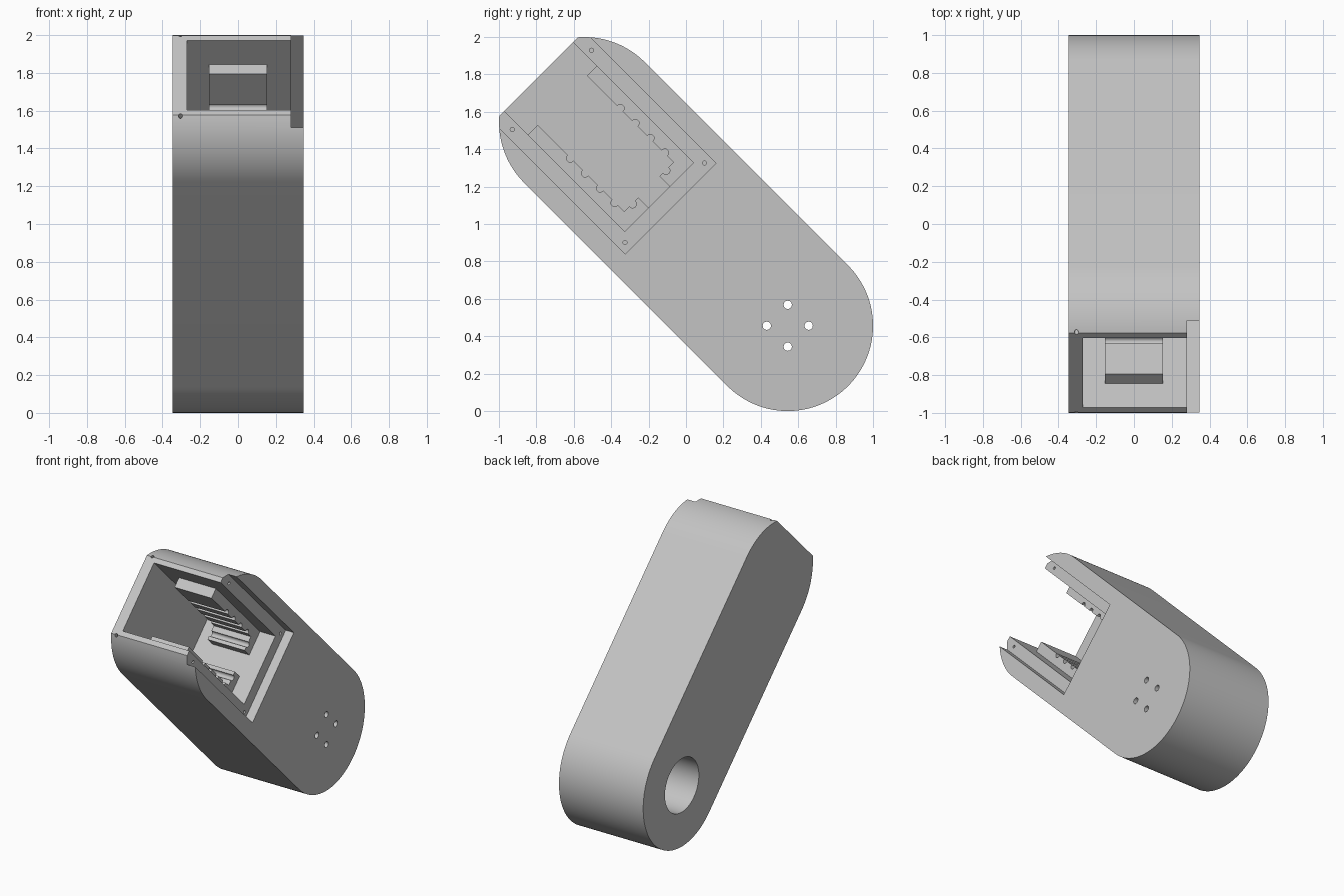
import bpy, bmesh
from math import pi, sin, cos, acos, radians
from mathutils import Matrix

cube = bpy.data.objects.get("Cube")
if cube:
    bpy.data.objects.remove(cube, do_unlink=True)

# The arm is built upright (local Y across, local Z along its length), then tilted
TILT = Matrix.Translation((0, 0.544, 0.456)) @ Matrix.Rotation(radians(45), 4, 'X')
HALF = 0.347      # half thickness
R = 0.456         # radius of the rounded ends
END = 1.835       # flat open end
SEAT = 0.28       # depth plane of the lid seat

grey = bpy.data.materials.new("light_grey")
grey.use_nodes = True
grey.diffuse_color = (0.55, 0.55, 0.55, 1)
grey.node_tree.nodes["Principled BSDF"].inputs["Base Color"].default_value = (0.55, 0.55, 0.55, 1)


def arc(cy, cz, r, a0, a1, n):
    return [(cy + r * cos(a0 + (a1 - a0) * i / n), cz + r * sin(a0 + (a1 - a0) * i / n))
            for i in range(n + 1)]


def circle(cy, cz, r, n=24):
    return arc(cy, cz, r, 0, 2 * pi, n)[:-1]


def rect(y0, y1, z0, z1):
    return [(y0, z0), (y1, z0), (y1, z1), (y0, z1)]


def prism(name, points, x0, x1):
    """Extrude a closed (y, z) outline from x0 to x1."""
    bm = bmesh.new()
    face = bm.faces.new([bm.verts.new((x0, y, z)) for y, z in points])
    out = bmesh.ops.extrude_face_region(bm, geom=[face])
    moved = [v for v in out["geom"] if isinstance(v, bmesh.types.BMVert)]
    bmesh.ops.translate(bm, verts=moved, vec=(x1 - x0, 0, 0))
    bmesh.ops.recalc_face_normals(bm, faces=bm.faces)
    mesh = bpy.data.meshes.new(name)
    bm.to_mesh(mesh)
    bm.free()
    mesh.materials.append(grey)
    obj = bpy.data.objects.new(name, mesh)
    bpy.context.collection.objects.link(obj)
    obj.matrix_world = TILT
    return obj


def cut(target, cutter):
    cutter.hide_render = True
    mod = target.modifiers.new("cut", 'BOOLEAN')
    mod.operation, mod.solver, mod.object = 'DIFFERENCE', 'EXACT', cutter
    bpy.context.view_layer.objects.active = target
    bpy.ops.object.modifier_apply(modifier=mod.name)
    bpy.data.objects.remove(cutter, do_unlink=True)


# Arm body: capsule with one end cut flat
centre = END - 0.297
lim = acos(0.346 / R)
outline = arc(0, 0, R, -pi, 0, 64)
outline += arc(0, centre, R, 0, pi / 2 - lim, 16)
outline += arc(0, centre, R, pi / 2 + lim, pi, 16)
body = prism("arm_body", outline, -HALF, HALF)

# Lid seat and inner cavity, both open at the flat end
cut(body, prism("seat_cutter", rect(-0.344, 0.344, 0.885, 2), SEAT, 0.5))
cut(body, prism("cavity_cutter", rect(-0.26, 0.26, 0.972, 2), -0.27, 0.5))

# Pivot bore from one side, with four bolt holes through its floor
cut(body, prism("bore_cutter", circle(0, 0, 0.2, 64), -0.5, SEAT))
for i in range(4):
    a = pi / 4 + i * pi / 2
    cut(body, prism("bolt_cutter", circle(0.112 * cos(a), 0.112 * sin(a), 0.022), 0.2, 0.5))

# Screw holes in the lid seat and in the flat end
for side in (-0.3, 0.3):
    for z in (0.93, 1.783):
        cut(body, prism("screw_cutter", circle(side, z, 0.011, 16), 0.18, 0.4))
    bpy.ops.mesh.primitive_cylinder_add(vertices=16, radius=0.011, depth=0.3)
    screw = bpy.context.object
    screw.matrix_world = TILT @ Matrix.Translation((-0.305, side, END))
    cut(body, screw)


# Notched L-shaped rails on the two cavity walls
def rail(name, side):
    n = 0.02
    pts = [(0.265, 1.705), (0.186, 1.705)]
    for z in (1.455, 1.342, 1.229, 1.119):
        pts += arc(0.19, z, n, 0.55 * pi, -0.55 * pi, 12)
    pts += [(0.186, 1.05)]
    pts += arc(0.127, 1.046, n, 0.05 * pi, -1.05 * pi, 12)
    pts += [(0.081, 1.05), (0.081, 0.968), (0.265, 0.968)]
    return prism(name, [(side * y, z) for y, z in pts], -0.153, 0.153)


parts = [body, rail("upper_rail", 1), rail("lower_rail", -1)]
bpy.ops.object.select_all(action='DESELECT')
for obj in parts:
    obj.select_set(True)
bpy.context.view_layer.objects.active = body
bpy.ops.object.shade_smooth_by_angle(angle=radians(30))
